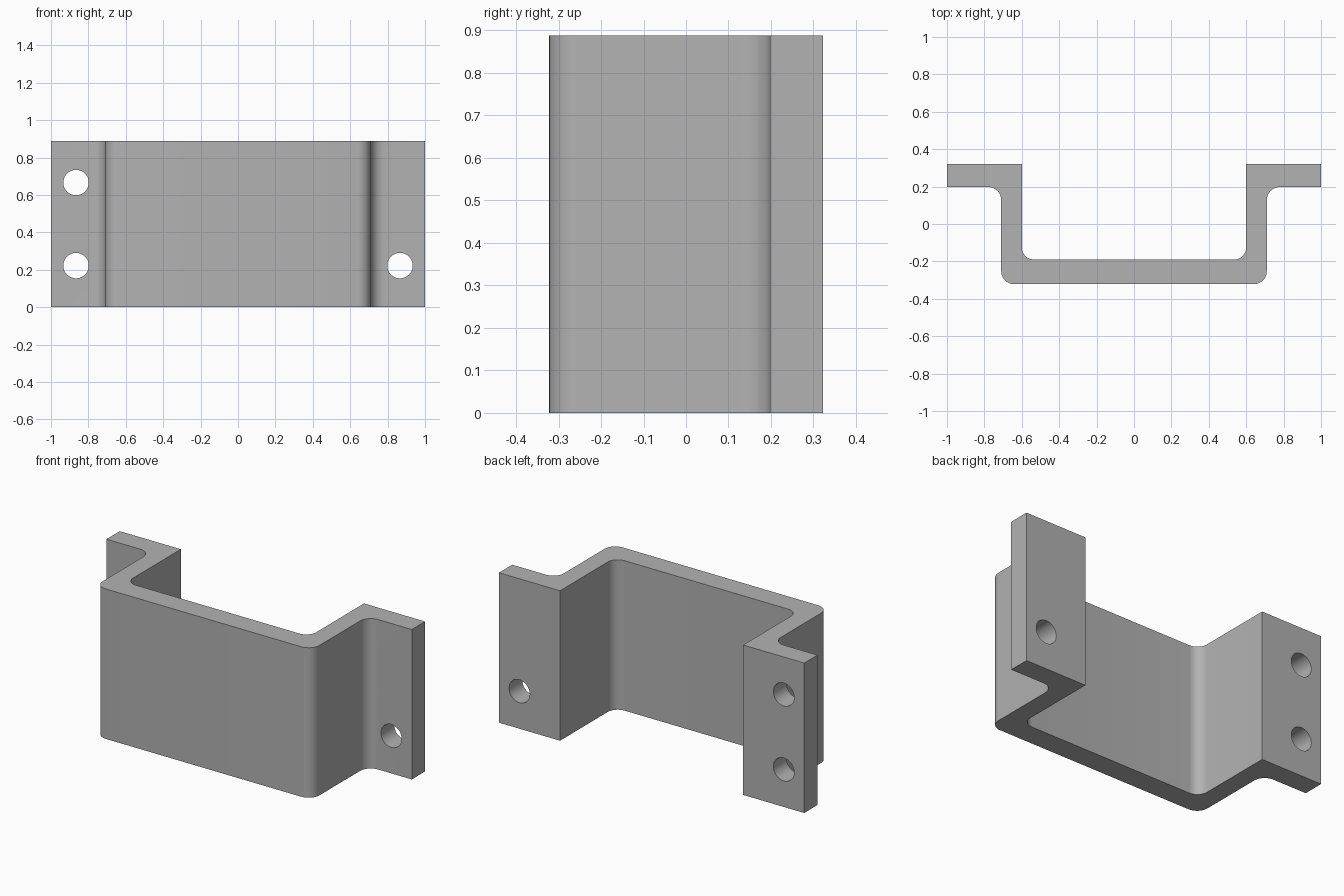
import bpy, bmesh, math
from mathutils import Vector

cube = bpy.data.objects.get("Cube")
if cube:
    bpy.data.objects.remove(cube, do_unlink=True)

HEIGHT = 0.888
DEPTH = 0.322

# Single grey metal
grey = bpy.data.materials.new("grey metal")
grey.use_nodes = True
colour = (0.448, 0.448, 0.448, 1)
grey.diffuse_color = colour
grey.node_tree.nodes["Principled BSDF"].inputs["Base Color"].default_value = colour


def fillet(points, steps=10):
    """Round each (x, y, radius) corner of a closed right-angled outline."""
    result = []
    for i, (x, y, r) in enumerate(points):
        here = Vector((x, y))
        if r == 0:
            result.append(here)
            continue
        before = Vector(points[i - 1][:2]) - here
        after = Vector(points[(i + 1) % len(points)][:2]) - here
        a, b = before.normalized() * r, after.normalized() * r
        centre = here + a + b
        for k in range(steps + 1):
            t = math.pi / 2 * k / steps
            result.append(centre - b * math.cos(t) - a * math.sin(t))
    return result


def finish(name, bm):
    bmesh.ops.recalc_face_normals(bm, faces=bm.faces)
    mesh = bpy.data.meshes.new(name)
    bm.to_mesh(mesh)
    bm.free()
    mesh.materials.append(grey)
    obj = bpy.data.objects.new(name, mesh)
    bpy.context.collection.objects.link(obj)
    return obj


# Bracket: hat-shaped outline with rounded bends, extruded upward
front_half = [(0.71, -DEPTH, 0.07), (0.71, 0.198, 0.07), (1, 0.198, 0), (1, DEPTH, 0)]
back_half = [(0.6, DEPTH, 0), (0.6, -0.19, 0.065)]
right = front_half + back_half
left = [(-x, y, r) for x, y, r in reversed(right)]
bm = bmesh.new()
face = bm.faces.new([bm.verts.new((p.x, p.y, 0)) for p in fillet(right + left)])
top = bmesh.ops.extrude_face_region(bm, geom=[face])["geom"]
bmesh.ops.translate(bm, vec=(0, 0, HEIGHT),
                    verts=[v for v in top if isinstance(v, bmesh.types.BMVert)])
bracket = finish("bracket", bm)

# Four bolt holes through the feet
bm = bmesh.new()
for x in (-0.866, 0.866):
    for z in (HEIGHT / 4, HEIGHT * 3 / 4):
        made = bmesh.ops.create_cone(bm, cap_ends=True, segments=48,
                                     radius1=0.068, radius2=0.068, depth=0.4)["verts"]
        for v in made:
            v.co = Vector((x + v.co.x, 0.26 + v.co.z, z + v.co.y))
cutter = finish("bolt_hole_cutter", bm)
cutter.hide_render = True

cut = bracket.modifiers.new("bolt holes", "BOOLEAN")
cut.operation = "DIFFERENCE"
cut.solver = "EXACT"
cut.object = cutter
bpy.ops.object.select_all(action="DESELECT")
bracket.select_set(True)
bpy.context.view_layer.objects.active = bracket
bpy.ops.object.modifier_apply(modifier=cut.name)
bpy.data.objects.remove(cutter, do_unlink=True)
bpy.ops.object.shade_smooth_by_angle(angle=math.radians(30))
